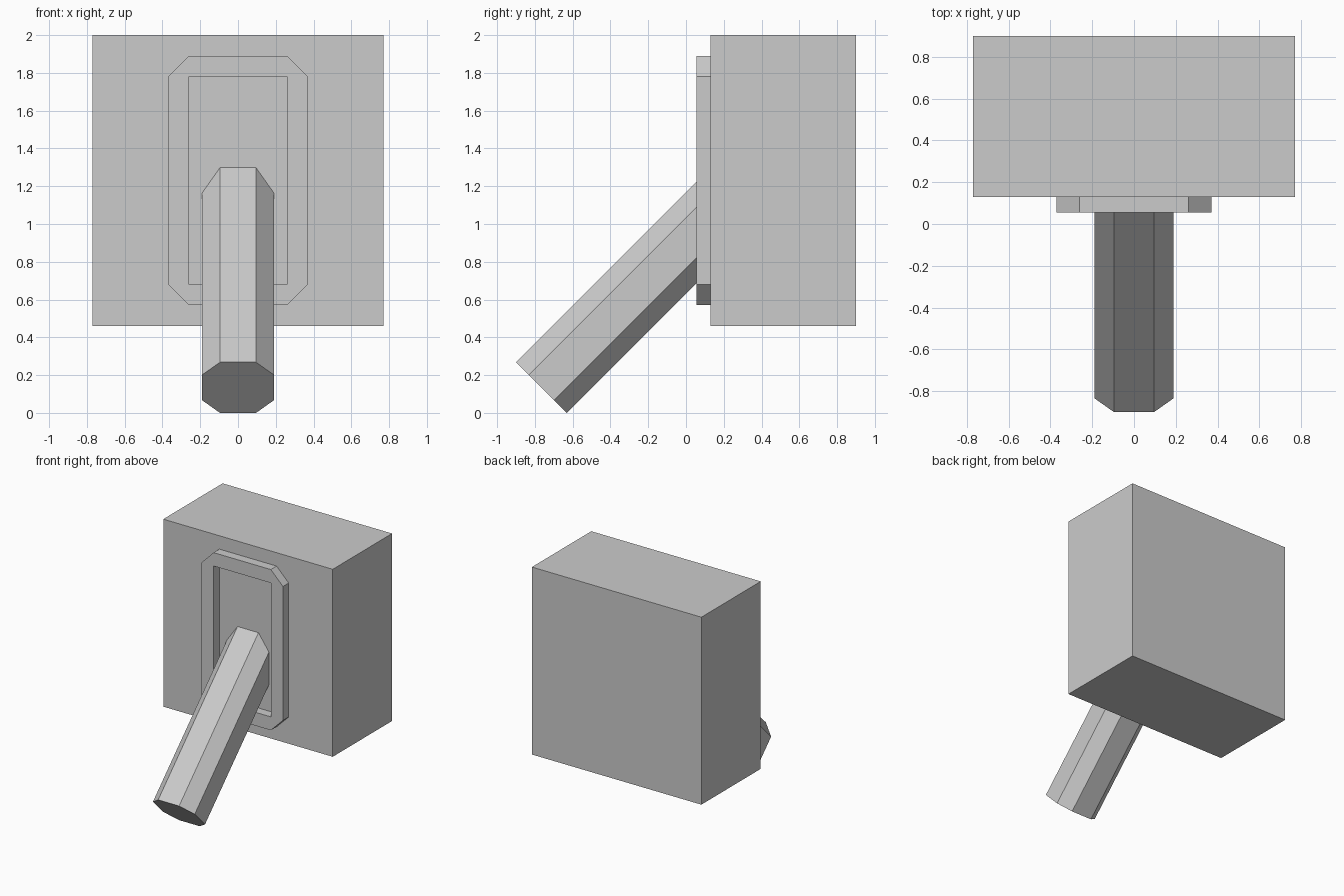
import bpy, bmesh
from math import radians
from mathutils import Matrix, Vector

if "Cube" in bpy.data.objects:
    bpy.data.objects.remove(bpy.data.objects["Cube"])


def make(name, bm):
    bmesh.ops.recalc_face_normals(bm, faces=bm.faces)
    mesh = bpy.data.meshes.new(name)
    bm.to_mesh(mesh)
    bm.free()
    obj = bpy.data.objects.new(name, mesh)
    bpy.context.collection.objects.link(obj)
    return obj


def box(size, chamfer=0, axis=None):
    """Centred box; edges running along axis can be chamfered."""
    bm = bmesh.new()
    bmesh.ops.create_cube(bm, size=1)
    bmesh.ops.scale(bm, vec=size, verts=bm.verts)
    if chamfer:
        edges = [e for e in bm.edges
                 if abs((e.verts[0].co - e.verts[1].co)[axis]) > 1e-4]
        bmesh.ops.bevel(bm, geom=edges, offset=chamfer, segments=1,
                        affect='EDGES', offset_type='OFFSET')
    return bm


CENTRE_Z = 1.23

# Wall block
block = make("wall_block", box((1.54, 0.77, 1.54)))
block.location = (0, 0.515, CENTRE_Z)


# Switch surround: chamfered outer outline bridged to a rectangular opening
def ring(bm, hw, hh, c, y):
    quarter = [(hw, hh - c), (hw - c, hh)]
    pts = []
    for sx, sz in ((1, 1), (-1, 1), (-1, -1), (1, -1)):
        q = quarter if sx * sz > 0 else quarter[::-1]
        pts += [(sx * x, y, sz * z) for x, z in q]
    return [bm.verts.new(p) for p in pts]


bm = bmesh.new()
loops = [ring(bm, 0.37, 0.66, 0.11, -0.0375), ring(bm, 0.37, 0.66, 0.11, 0.0375),
         ring(bm, 0.26, 0.55, 0, 0.0375), ring(bm, 0.26, 0.55, 0, -0.0375)]
for i in range(4):
    a, b = loops[i], loops[(i + 1) % 4]
    for j in range(8):
        k = (j + 1) % 8
        bm.faces.new((a[j], a[k], b[k], b[j]))
bmesh.ops.remove_doubles(bm, verts=bm.verts, dist=1e-5)
surround = make("switch_surround", bm)
surround.location = (0, 0.0925, CENTRE_Z)

# Eight-sided lever, hanging forward and down at 45 degrees from inside the block
LENGTH = 1.54
bm = box((0.38, 0.38, LENGTH), 0.095, 2)
bmesh.ops.translate(bm, verts=bm.verts, vec=Vector((0, 0, -LENGTH / 2)))
bmesh.ops.rotate(bm, verts=bm.verts, cent=(0, 0, 0),
                 matrix=Matrix.Rotation(radians(-45), 3, 'X'))
lever = make("lever", bm)
lever.location = (0, 0.323, CENTRE_Z - 0.007)
